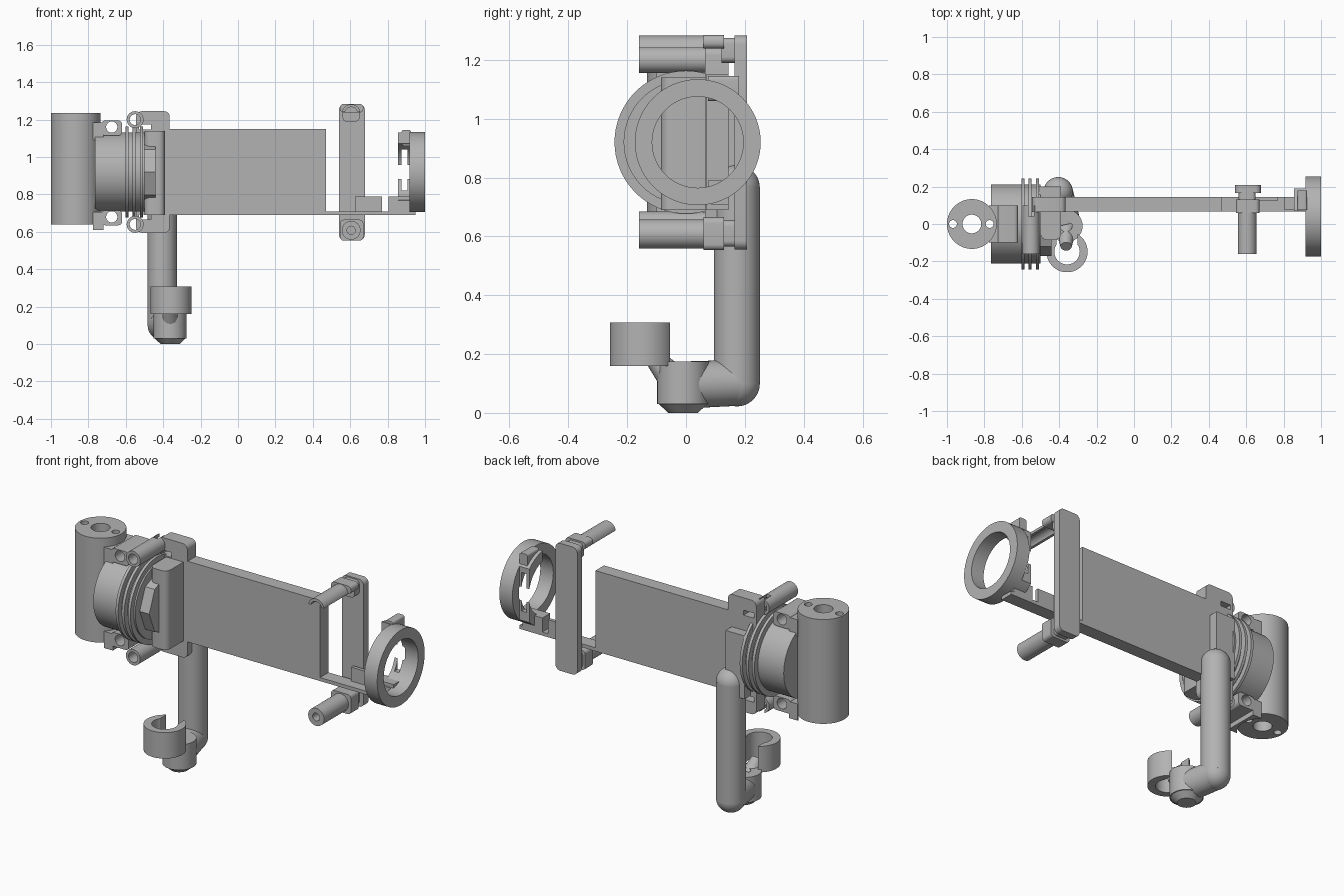
import bpy, bmesh, math
from mathutils import Vector

old = bpy.data.objects.get("Cube")
if old:
    bpy.data.objects.remove(old, do_unlink=True)

grey = bpy.data.materials.new("plain grey")
grey.use_nodes = True
grey.diffuse_color = (0.45, 0.45, 0.45, 1)
grey.node_tree.nodes["Principled BSDF"].inputs["Base Color"].default_value = grey.diffuse_color
AXES = {"x": Vector((1, 0, 0)), "y": Vector((0, 1, 0)), "z": Vector((0, 0, 1))}


def finish(name, bm):
    mesh = bpy.data.meshes.new(name)
    bmesh.ops.recalc_face_normals(bm, faces=bm.faces)
    bm.to_mesh(mesh)
    bm.free()
    mesh.materials.append(grey)
    ob = bpy.data.objects.new(name, mesh)
    bpy.context.collection.objects.link(ob)
    return ob


def box(name, x, y, z, bevel=0.0, along="y"):
    """Box from three ranges, with corners rounded along one axis."""
    bm = bmesh.new()
    bmesh.ops.create_cube(bm, size=1)
    for v in bm.verts:
        v.co = [r[0] if c < 0 else r[1] for c, r in zip(v.co, (x, y, z))]
    if bevel:
        edges = [e for e in bm.edges
                 if abs((e.verts[0].co - e.verts[1].co).normalized().dot(AXES[along])) > 0.9]
        bmesh.ops.bevel(bm, geom=edges, offset=bevel, segments=6, profile=0.5, affect="EDGES")
    return finish(name, bm)


def rod(name, a, b, r, r2=None, sides=64):
    """Cylinder or cone between two points."""
    a, b = Vector(a), Vector(b)
    bm = bmesh.new()
    bmesh.ops.create_cone(bm, cap_ends=True, segments=sides, radius1=r,
                          radius2=r if r2 is None else r2, depth=(b - a).length)
    bm.transform((b - a).to_track_quat("Z", "Y").to_matrix().to_4x4())
    bmesh.ops.translate(bm, verts=bm.verts, vec=(a + b) / 2)
    return finish(name, bm)


def cut(ob, *cutters, op="DIFFERENCE"):
    for c in cutters:
        mod = ob.modifiers.new("cut", "BOOLEAN")
        mod.operation, mod.solver, mod.object = op, "EXACT", c
    bpy.context.view_layer.update()
    graph = bpy.context.evaluated_depsgraph_get()
    mesh = bpy.data.meshes.new_from_object(ob.evaluated_get(graph))
    ob.modifiers.clear()
    ob.data = mesh
    for c in cutters:
        bpy.data.objects.remove(c, do_unlink=True)
    return ob


def tube(name, a, b, r, hole):
    d = (Vector(b) - Vector(a)).normalized() * 0.01
    return cut(rod(name, a, b, r), rod("cutter", Vector(a) - d, Vector(b) + d, hole))


MID = 0.92  # height of the main axis

# Upright handle cylinder with a bore and two pin holes
handle = tube("end_cylinder", (-0.867, 0, 0.64), (-0.867, 0, 1.235), 0.133, 0.05)
cut(handle, *[rod("cutter", (x, 0, 0.6), (x, 0, 1.3), 0.021, sides=24) for x in (-0.968, -0.772)])

# Drum, saddle against the cylinder, and cooling flanges
drum = rod("drum", (-0.765, 0, MID), (-0.5, 0, MID), 0.212)
cut(drum, rod("cutter", (-0.867, 0, 0.5), (-0.867, 0, 1.4), 0.134))
for i, x in enumerate((-0.594, -0.556, -0.517)):
    rod(f"drum_flange_{i + 1}", (x - 0.008, 0, MID), (x + 0.008, 0, MID), 0.243)
rod("drum_hub", (-0.51, 0, MID), (-0.44, 0, MID), 0.172, sides=8)
box("hub_block", (-0.5, -0.39), (-0.085, 0.1), (0.69, 1.14), 0.035, "z")

# Bracket between drum and plate, with notches
bracket = box("side_bracket", (-0.545, -0.365), (0.065, 0.145), (0.595, 1.245), 0.03)
cut(bracket, *[box("cutter", (-0.53, -0.465), (0, 0.3), (MID + s * 0.24 - 0.014, MID + s * 0.24 + 0.014))
               for s in (1, -1)])
box("rear_pad", (-0.51, -0.39), (0.14, 0.2), (0.7, 1.06))

# Upper and lower clamp tubes and drum lugs
for word, s in (("upper", 1), ("lower", -1)):
    z = MID + s * 0.28
    clamp = tube(f"{word}_clamp_tube", (-0.55, -0.16, z), (-0.55, 0.1, z), 0.045, 0.029)
    cut(clamp, box("cutter", (-0.565, -0.535), (0.04, 0.2), (z - 0.06, z + 0.06)))
    z = MID + s * 0.24
    lug = box(f"{word}_drum_lug", (-0.73, -0.62), (-0.1, 0.1), (z - 0.045, z + 0.035), 0.02)
    cut(lug, rod("cutter", (-0.675, -0.2, z), (-0.675, 0.2, z), 0.03))
    ear = box(f"{word}_saddle_ear", (-0.775, -0.72), (-0.1, 0.1), (z - 0.07, z + 0.025))
    cut(ear, rod("cutter", (-0.867, 0, 0.5), (-0.867, 0, 1.4), 0.132))

# Long plate and the thin rail beyond it
box("main_plate", (-0.4, 0.47), (0.068, 0.145), (0.69, 1.15))
box("lower_rail", (0.46, 0.95), (0.068, 0.145), (0.69, 0.71))
box("rail_block", (0.625, 0.77), (0.125, 0.145), (0.7, 0.79))
box("rail_end_block", (0.805, 0.93), (0.075, 0.145), (0.705, 0.79))

# Vertical bar with its two pegs
box("vertical_bar", (0.54, 0.678), (0.165, 0.208), (0.555, 1.282), 0.03)
box("upper_peg_collar", (0.545, 0.67), (0.06, 0.13), (1.238, 1.284), 0.02)
box("lower_peg_collar", (0.545, 0.67), (0.06, 0.13), (0.553, 0.665), 0.02)
box("upper_peg_neck", (0.56, 0.65), (0.12, 0.17), (1.19, 1.275), 0.02)
box("lower_peg_neck", (0.56, 0.65), (0.12, 0.17), (0.565, 0.655), 0.02)
tube("lower_peg", (0.605, -0.16, 0.608), (0.605, 0.07, 0.608), 0.05, 0.022)
shell = tube("upper_peg_shell", (0.605, -0.16, 1.232), (0.605, 0.07, 1.232), 0.05, 0.035)
cut(shell, box("cutter", (0.5, 0.7), (-0.3, 0.3), (1.1, 1.24)))

# Round frame and the curved strap behind it
tube("round_frame", (0.918, 0.04, MID), (1.0, 0.04, MID), 0.214, 0.155)
strap = tube("frame_strap", (0.855, 0.04, MID), (0.922, 0.04, MID), 0.214, 0.155)
cut(strap, box("cutter", (0.8, 1), (-0.3, 0.07), (0.6, 1.3)),
    box("cutter", (0.875, 0.905), (0, 0.4), (0.82, 1.04)))
cut(strap, box("cutter", (0.8, 1), (0.19, 0.4), (0.6, 1.3)))
box("strap_top", (0.875, 0.925), (0.075, 0.18), (1.06, 1.145), 0.012)

# Post with rounded ends and the bent foot
post = (-0.405, 0.173)
rod("post", (*post, 0.1), (*post, 0.77), 0.078)
for name, z in (("post_cap", 0.765), ("post_elbow", 0.1)):
    bm = bmesh.new()
    bmesh.ops.create_uvsphere(bm, u_segments=40, v_segments=20, radius=0.078)
    bmesh.ops.translate(bm, verts=bm.verts, vec=(*post, z))
    finish(name, bm)
rod("foot_arm", (*post, 0.102), (-0.365, 0, 0.095), 0.078, 0.08)
socket = rod("foot_socket", (-0.363, -0.01, 0.03), (-0.363, -0.01, 0.175), 0.088)
cut(socket, rod("cutter", (-0.363, -0.01, 0.1), (-0.363, -0.01, 0.3), 0.032))
rod("foot_tip", (-0.363, -0.01, 0.0), (-0.363, -0.01, 0.035), 0.05, 0.088)
rod("clip_strut", (-0.363, -0.03, 0.1), (-0.363, -0.12, 0.2), 0.055, 0.03, sides=24)

# Open clip ring
clip = tube("clip_ring", (-0.358, -0.148, 0.16), (-0.358, -0.148, 0.308), 0.11, 0.068)
cut(clip, box("cutter", (-0.415, -0.301), (-0.148, 0.1), (0.1, 0.4)))

# Smooth the round surfaces, keeping edges sharp
for ob in bpy.context.scene.objects:
    ob.select_set(ob.type == "MESH")
    if ob.type == "MESH":
        bpy.context.view_layer.objects.active = ob
bpy.ops.object.shade_smooth_by_angle(angle=math.radians(30))
